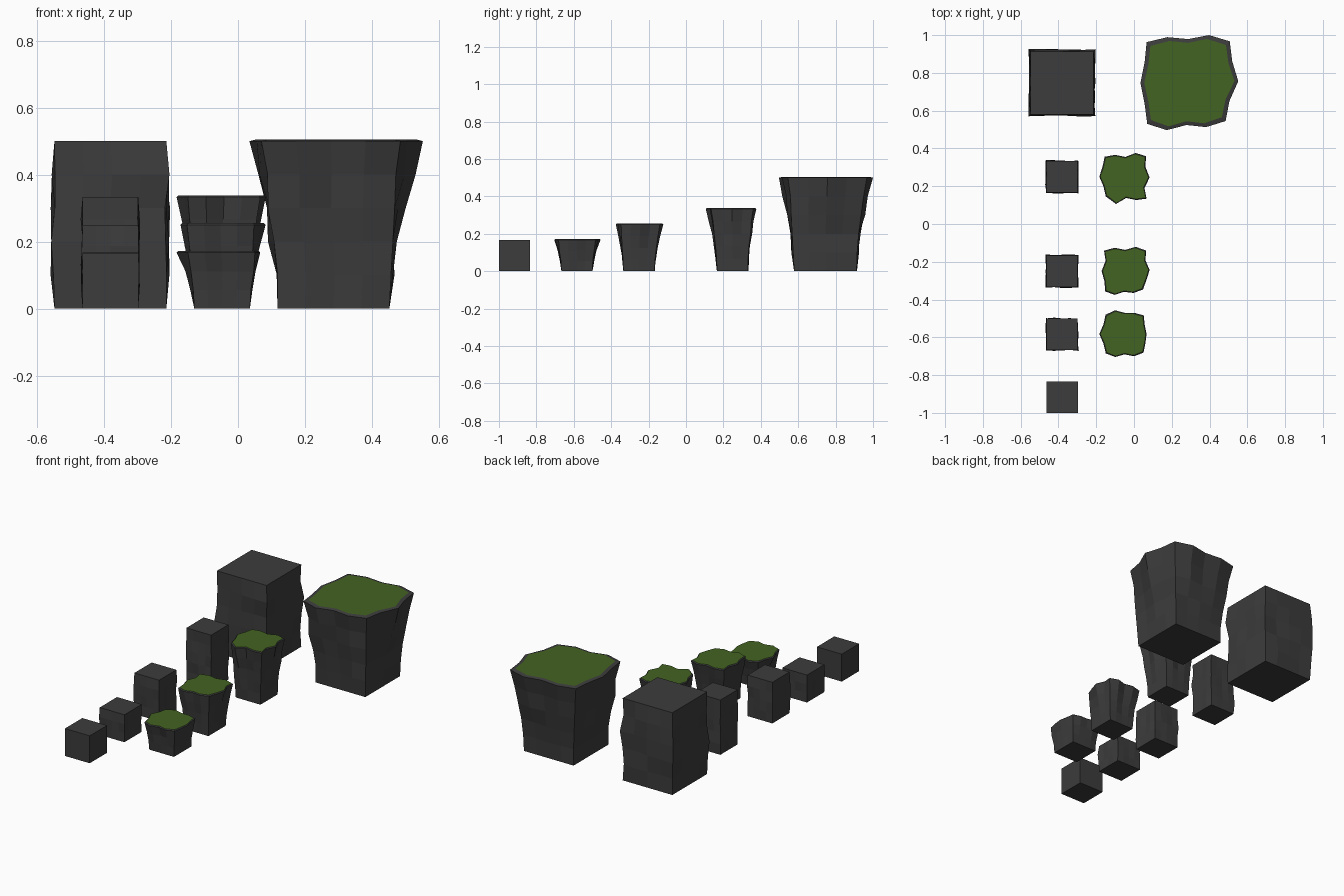
import bpy, bmesh, random

if "Cube" in bpy.data.objects:
    bpy.data.objects.remove(bpy.data.objects["Cube"])

random.seed(7)


def material(name, rgb):
    m = bpy.data.materials.new(name)
    m.diffuse_color = (*rgb, 1.0)
    m.use_nodes = True
    m.node_tree.nodes["Principled BSDF"].inputs["Base Color"].default_value = m.diffuse_color
    return m


STONE = material("dark stone", (0.045, 0.045, 0.045))
GRASS = material("moss green", (0.055, 0.125, 0.016))


def outline(d):
    """Sixteen points round a square; d holds the outward distance of each, from the front left."""
    pts = []
    nx, ny = 0, -1
    for s in range(4):
        d0, d1 = d[4 * s], d[(4 * s + 4) % 16]
        for k in range(4):
            u = -d0 + (d0 + d1) * k / 4
            v = d[4 * s + k]
            pts.append((nx * v - ny * u, ny * v + nx * u))
        nx, ny = -ny, nx
    return pts


def rock(name, centre, half, height, rows, rough, top=None, rim=0.0):
    """Stack of rings, roughened between base and top; a top outline makes it flare to a grassy cap."""
    bm = bmesh.new()
    rings = []
    for r in range(rows + 1):
        t = r / rows
        d = []
        for i in range(16):
            a = half
            if top:
                a += (top[i] - half) * t ** 1.7
            if 0 < r < rows:
                a += random.uniform(-0.4, 1.0) * rough
            d.append(a)
        rings.append([bm.verts.new((x, y, height * t)) for x, y in outline(d)])
    if top:
        cap = outline([a - rim for a in top])
        rings.append([bm.verts.new((x, y, height + 0.005)) for x, y in cap])
    for a, b in zip(rings, rings[1:]):
        for i in range(16):
            j = (i + 1) % 16
            bm.faces.new((a[i], a[j], b[j], b[i]))
    bm.faces.new(rings[0][::-1])
    lid = bm.faces.new(rings[-1])
    lid.material_index = 1 if top else 0
    mesh = bpy.data.meshes.new(name)
    bm.to_mesh(mesh)
    bm.free()
    mesh.materials.append(STONE)
    if top:
        mesh.materials.append(GRASS)
    obj = bpy.data.objects.new(name, mesh)
    obj.location = (*centre, 0)
    bpy.context.collection.objects.link(obj)


# Plain stone blocks
bpy.ops.mesh.primitive_cube_add(size=0.1667, location=(-0.381, -0.917, 0.0833))
cube = bpy.context.object
cube.name = "smooth_block"
cube.data.materials.append(STONE)
rock("short_block", (-0.381, -0.583), 0.083, 0.167, 3, 0.006)
rock("medium_block", (-0.381, -0.25), 0.083, 0.25, 4, 0.006)
rock("tall_block", (-0.381, 0.25), 0.083, 0.333, 5, 0.006)
rock("large_block", (-0.381, 0.747), 0.167, 0.5, 5, 0.012)

# Flared rocks with grassy tops
rock("short_grassy_rock", (-0.0475, -0.583), 0.083, 0.167, 3, 0.004,
     [.102, .121, .107, .117, .098, .108, .114, .104,
      .099, .113, .113, .126, .103, .114, .136, .114], 0.005)
rock("medium_grassy_rock", (-0.0475, -0.252), 0.083, 0.25, 4, 0.004,
     [.105, .123, .107, .113, .095, .114, .130, .108,
      .112, .131, .115, .126, .111, .103, .124, .109], 0.005)
rock("tall_grassy_rock", (-0.0475, 0.248), 0.083, 0.333, 5, 0.004,
     [.102, .142, .110, .121, .114, .103, .130, .108,
      .111, .128, .107, .118, .108, .119, .136, .114], 0.005)
rock("large_grassy_rock", (0.285, 0.745), 0.167, 0.5, 5, 0.012,
     [.215, .248, .221, .232, .200, .220, .267, .235,
      .222, .255, .234, .244, .218, .229, .251, .229], 0.02)
